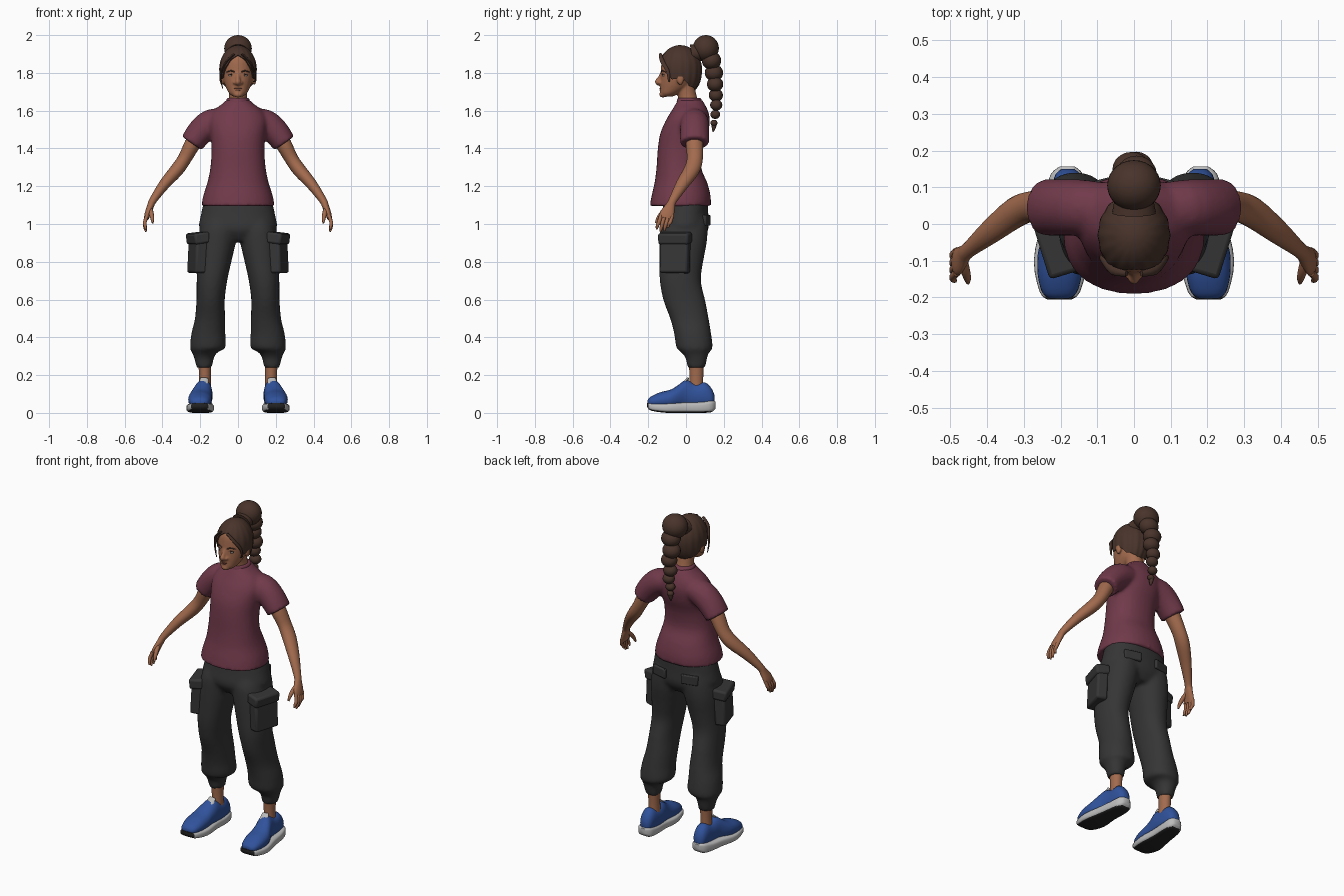
import bpy, bmesh, math
from mathutils import Vector, Matrix


def material(name, rgb):
    m = bpy.data.materials.new(name)
    m.diffuse_color = (*rgb, 1)
    return m


SKIN = material("skin brown", (0.36, 0.145, 0.075))
HAIR = material("hair dark brown", (0.066, 0.034, 0.024))
SHIRT = material("shirt maroon", (0.165, 0.042, 0.07))
PANTS = material("trouser charcoal", (0.036, 0.036, 0.036))
BLUE = material("shoe blue", (0.03, 0.085, 0.33))
GREY = material("sole light grey", (0.5, 0.5, 0.5))
BLACK = material("tread black", (0.018, 0.018, 0.018))
LIP = material("lip brown", (0.2, 0.065, 0.045))
WHITE = material("eye white", (0.5, 0.44, 0.4))


def spline(rings, n):
    """Catmull-Rom refinement of a list of rings."""
    out, r = [], [Vector(k) for k in rings]
    for i in range(len(r) - 1):
        a, b, c, d = r[max(i - 1, 0)], r[i], r[i + 1], r[min(i + 2, len(r) - 1)]
        for j in range(n):
            t = j / n
            out.append(0.5 * (2 * b + (c - a) * t + (2 * a - 5 * b + 4 * c - d) * t * t
                              + (3 * b - a - 3 * c + d) * t ** 3))
    return out + [r[-1]]


def loft(bm, rings, axis=None, ref=(0, 1, 0), power=1.0, sides=24, n=3):
    """Skin rings (x, y, z, ra, rb); axis 'z' or 'y' keeps sections flat, None follows the path."""
    rs = spline(rings, n)
    loops = []
    for i, r in enumerate(rs):
        c = Vector(r[:3])
        if axis:
            u, v = Vector((1, 0, 0)), Vector((0, 1, 0) if axis == 'z' else (0, 0, 1))
        else:
            t = (Vector(rs[min(i + 1, len(rs) - 1)][:3]) - Vector(rs[max(i - 1, 0)][:3])).normalized()
            u = Vector(ref)
            u = (u - t * u.dot(t)).normalized()
            v = t.cross(u)
        loop = []
        for k in range(sides):
            a = math.tau * k / sides
            ca, sa = math.cos(a), math.sin(a)
            ca, sa = (math.copysign(abs(w) ** power, w) for w in (ca, sa))
            loop.append(bm.verts.new(c + u * r[3] * ca + v * r[4] * sa))
        loops.append(loop)
    for p, q in zip(loops, loops[1:]):
        for k in range(sides):
            bm.faces.new((p[k], p[(k + 1) % sides], q[(k + 1) % sides], q[k]))
    bm.faces.new(loops[0])
    bm.faces.new(loops[-1])


def ball(bm, c, r, seg=20):
    m = Matrix.Translation(c) @ Matrix.Diagonal((*r, 1))
    bmesh.ops.create_uvsphere(bm, u_segments=seg, v_segments=seg * 2 // 3, radius=1, matrix=m)


def box(bm, c, size, rot=0, tilt=0):
    m = (Matrix.Translation(c) @ Matrix.Rotation(rot, 4, 'Z') @ Matrix.Rotation(tilt, 4, 'Y')
         @ Matrix.Diagonal((*size, 1)))
    bmesh.ops.create_cube(bm, size=1, matrix=m)


def finish(name, bm, mats, mirror=False, voxel=0, smooth=3, bevel=0, rule=None):
    bmesh.ops.recalc_face_normals(bm, faces=bm.faces)
    bm.normal_update()
    for f in bm.faces:
        f.smooth = True
        if rule:
            f.material_index = rule(f)
    me = bpy.data.meshes.new(name)
    bm.to_mesh(me)
    bm.free()
    me.set_sharp_from_angle(angle=math.radians(50))
    for m in mats:
        me.materials.append(m)
    ob = bpy.data.objects.new(name, me)
    bpy.context.collection.objects.link(ob)
    if bevel:
        mod = ob.modifiers.new("bevel", 'BEVEL')
        mod.width, mod.segments = bevel, 2
    if mirror:
        mod = ob.modifiers.new("mirror", 'MIRROR')
        mod.use_mirror_merge = False
    if voxel:
        mod = ob.modifiers.new("blend", 'REMESH')
        mod.mode, mod.voxel_size, mod.use_smooth_shade = 'VOXEL', voxel, True
        mod = ob.modifiers.new("soften", 'SMOOTH')
        mod.factor, mod.iterations = 0.5, smooth
    return ob


# Shirt: body plus both sleeves, blended together
bm = bmesh.new()
loft(bm, [(0, -.03, 1.095, .194, .162), (0, -.026, 1.15, .184, .156), (0, -.027, 1.22, .162, .139),
          (0, -.038, 1.30, .146, .118), (0, -.03, 1.40, .14, .119), (0, -.01, 1.48, .148, .126),
          (0, .01, 1.55, .155, .116), (0, .02, 1.60, .13, .096), (0, .022, 1.64, .078, .074),
          (0, .022, 1.66, .06, .062)], 'z', power=.9, sides=36)
for s in (1, -1):
    loft(bm, [(s * .06, .04, 1.55, .07, .06), (s * .14, .045, 1.535, .076, .074),
              (s * .2, .045, 1.487, .077, .071), (s * .245, .045, 1.427, .077, .063)])
finish("shirt", bm, [SHIRT], voxel=.011)
bm = bmesh.new()
loft(bm, [(0, .018, 1.645, .064, .068), (0, .018, 1.662, .06, .063), (0, .018, 1.668, .053, .056)], 'z')
finish("collar", bm, [SHIRT])

# Trousers: hips and two gathered legs
bm = bmesh.new()
loft(bm, [(0, -.01, .91, .12, .09), (0, -.01, .97, .203, .128), (0, -.005, 1.05, .196, .123),
          (0, 0, 1.12, .18, .118)], 'z', power=.9, sides=36)
for s in (1, -1):
    loft(bm, [(s * x, y, z, a, b) for x, y, z, a, b in [
        (.178, .055, .24, .042, .048), (.18, .055, .29, .052, .057), (.176, .048, .322, .068, .075),
        (.16, .045, .345, .094, .096), (.157, .035, .42, .09, .098), (.148, .018, .5, .08, .102),
        (.145, -.01, .6, .075, .111), (.138, -.03, .7, .081, .109), (.125, -.025, .8, .09, .116),
        (.112, -.015, .9, .1, .125), (.1, -.01, .98, .1, .125), (.09, 0, 1.04, .09, .11)]],
        'z', power=.92)
finish("trousers", bm, [PANTS], voxel=.012)

# Cargo pockets, flaps and back pocket flaps
bm = bmesh.new()
box(bm, (.214, -.058, .835), (.065, .155, .19), -.3, -.05)
box(bm, (.212, -.058, .925), (.085, .168, .06), -.3, .12)
finish("cargo_pocket", bm, [PANTS], mirror=True, bevel=.012)
bm = bmesh.new()
box(bm, (.1, .108, 1.02), (.1, .022, .055), -.25)
finish("back_pocket_flap", bm, [PANTS], mirror=True, bevel=.006)

# Ankles
bm = bmesh.new()
loft(bm, [(.175, .055, .1, .034, .038), (.175, .055, .18, .031, .036), (.176, .055, .27, .034, .04)], 'z')
finish("ankle", bm, [SKIN], mirror=True)

# Shoes: upper, sole with dark tread, tongue
bm = bmesh.new()
loft(bm, [(.203, -.203, .056, .025, .012), (.203, -.188, .058, .046, .027), (.202, -.14, .066, .06, .042),
          (.2, -.08, .074, .062, .05), (.194, -.04, .086, .055, .062), (.184, 0, .098, .048, .076),
          (.18, .05, .09, .045, .066), (.18, .1, .093, .042, .069), (.18, .135, .08, .034, .05),
          (.18, .15, .07, .016, .025)], 'y', power=.9)
finish("shoe_upper", bm, [BLUE], mirror=True)
bm = bmesh.new()
loft(bm, [(.203, -.206, .042, .032, .01), (.202, -.185, .032, .055, .02), (.2, -.1, .026, .073, .026),
          (.194, 0, .028, .06, .028), (.187, .08, .029, .055, .029), (.183, .135, .035, .044, .031),
          (.182, .157, .042, .02, .018)], 'y', power=.55, sides=32)
finish("shoe_sole", bm, [GREY, BLACK], mirror=True,
       rule=lambda f: 1 if f.normal.z < -.75 or (f.calc_center_median().y < -.195) else 0)
bm = bmesh.new()
loft(bm, [(.182, -.02, .15, .022, .008), (.18, 0, .17, .024, .008), (.178, .012, .184, .02, .006)],
     ref=(1, 0, 0), sides=12)
finish("shoe_tongue", bm, [GREY], mirror=True)

# Arms with hands
bm = bmesh.new()
loft(bm, [(.2, .045, 1.485, .045, .045), (.243, .045, 1.42, .046, .042), (.283, .047, 1.345, .042, .036),
          (.325, .03, 1.285, .042, .036), (.39, -.02, 1.21, .034, .029), (.45, -.07, 1.125, .022, .02),
          (.463, -.083, 1.095, .026, .018), (.478, -.1, 1.055, .038, .016), (.485, -.108, 1.03, .034, .013)],
     sides=20)
for i in range(4):
    y, tip = -.137 + .02 * i, (.972, .96, .964, .98)[i]
    loft(bm, [(.482, y + .004, 1.045, .01, .01), (.493, y - .006, 1.01, .01, .01),
              (.492, y - .014, tip + .02, .009, .009), (.487, y - .018, tip, .005, .005)], sides=10)
loft(bm, [(.467, -.09, 1.09, .012, .012), (.46, -.125, 1.06, .013, .012), (.454, -.148, 1.03, .01, .01),
          (.452, -.16, 1.005, .005, .005)], ref=(1, 0, 0), sides=10)
finish("arm", bm, [SKIN], mirror=True)

# Head: skull, neck, nose and ears blended together
bm = bmesh.new()
loft(bm, [(0, -.1, 1.674, .024, .026), (0, -.087, 1.69, .046, .05), (0, -.064, 1.72, .063, .074),
          (0, -.052, 1.75, .074, .085), (0, -.045, 1.785, .081, .09), (0, -.04, 1.82, .085, .093),
          (0, -.035, 1.87, .082, .092), (0, -.03, 1.91, .065, .075), (0, -.03, 1.93, .03, .04)], 'z')
loft(bm, [(0, .02, 1.61, .056, .056), (0, .006, 1.68, .047, .05), (0, -.01, 1.75, .05, .052)], 'z')
loft(bm, [(0, -.126, 1.80, .01, .01), (0, -.14, 1.77, .011, .012), (0, -.15, 1.752, .015, .016),
          (0, -.14, 1.74, .012, .01)], ref=(1, 0, 0), sides=12)
ball(bm, (0, -.122, 1.686), (.026, .02, .017))
for s in (1, -1):
    ball(bm, (s * .016, -.138, 1.748), (.011, .012, .008))
    ball(bm, (s * .086, -.03, 1.77), (.012, .02, .034))
finish("head", bm, [SKIN], voxel=.006, smooth=3)

# Face details
bm = bmesh.new()
ball(bm, (.035, -.115, 1.784), (.015, .01, .0065), 14)
finish("eye", bm, [WHITE], mirror=True)
bm = bmesh.new()
ball(bm, (.035, -.122, 1.784), (.0058, .005, .006), 12)
loft(bm, [(.019, -.126, 1.789, .002, .002), (.035, -.125, 1.793, .003, .003),
          (.052, -.113, 1.788, .002, .002)], sides=8)
loft(bm, [(.016, -.13, 1.804, .004, .004), (.038, -.124, 1.811, .004, .004),
          (.06, -.107, 1.804, .002, .002)], sides=8)
finish("brow_and_iris", bm, [HAIR], mirror=True)
bm = bmesh.new()
ball(bm, (0, -.13, 1.717), (.023, .01, .005), 14)
ball(bm, (0, -.13, 1.709), (.019, .01, .006), 14)
finish("lips", bm, [LIP])

# Hair cap: grooved shell from the crown down to a shaped hairline
RIM = [(0, 1.895), (25, 1.872), (48, 1.815), (65, 1.765), (95, 1.775), (120, 1.73), (180, 1.705)]


def rim_height(deg):
    for (a, za), (b, zb) in zip(RIM, RIM[1:]):
        if deg <= b:
            return za + (zb - za) * (deg - a) / (b - a)
    return RIM[-1][1]


bm = bmesh.new()
COLS, ROWS = 96, 14
top, core = bm.verts.new((0, -.03, 1.947)), bm.verts.new((0, -.03, 1.83))
cols = []
for k in range(COLS):
    a = math.tau * k / COLS
    deg = min(math.degrees(a), 360 - math.degrees(a))
    end = math.acos((rim_height(deg) - 1.82) / .127)
    col = []
    for j in range(1, ROWS + 1):
        th = end * j / ROWS
        g = (1 + .018 * math.cos(16 * a) * j / ROWS) * math.sin(th) ** (1 if th < 1.57 else .55)
        col.append(bm.verts.new((.098 * g * math.sin(a), -.03 - .114 * g * math.cos(a),
                                 1.82 + .127 * math.cos(th))))
    cols.append(col)
for p, q in zip(cols, cols[1:] + cols[:1]):
    bm.faces.new((top, p[0], q[0]))
    bm.faces.new((core, q[-1], p[-1]))
    for j in range(ROWS - 1):
        bm.faces.new((p[j], p[j + 1], q[j + 1], q[j]))
finish("hair_cap", bm, [HAIR])

# Bun, braid and loose strands
bm = bmesh.new()
ball(bm, (0, .105, 1.93), (.073, .069, .07), 28)
loft(bm, [(0, .03, 1.9, .06, .05), (0, .08, 1.91, .05, .045)], ref=(1, 0, 0))
finish("hair_bun", bm, [HAIR])
bm = bmesh.new()
BRAID = [(.135, 1.865, .056), (.148, 1.80, .053), (.154, 1.74, .047), (.158, 1.682, .041),
         (.16, 1.63, .035), (.155, 1.58, .028), (.148, 1.535, .02)]
for i, (y, z, r) in enumerate(BRAID):
    ball(bm, ((-1) ** i * r * .12, y, z), (r, r * .92, r * .85))
loft(bm, [(0, .15, 1.54, .014, .014), (0, .147, 1.51, .011, .011), (0, .143, 1.488, .003, .003)])
finish("braid", bm, [HAIR])
bm = bmesh.new()
for s, low in ((-1, 1.715), (1, 1.755)):
    loft(bm, [(s * .02, -.135, 1.9, .008, .006), (s * .06, -.126, 1.862, .012, .006),
              (s * .086, -.097, 1.81, .009, .005), (s * .09, -.09, 1.76, .006, .004),
              (s * .08, -.092, low, .002, .002)], sides=8)
finish("loose_strands", bm, [HAIR])
